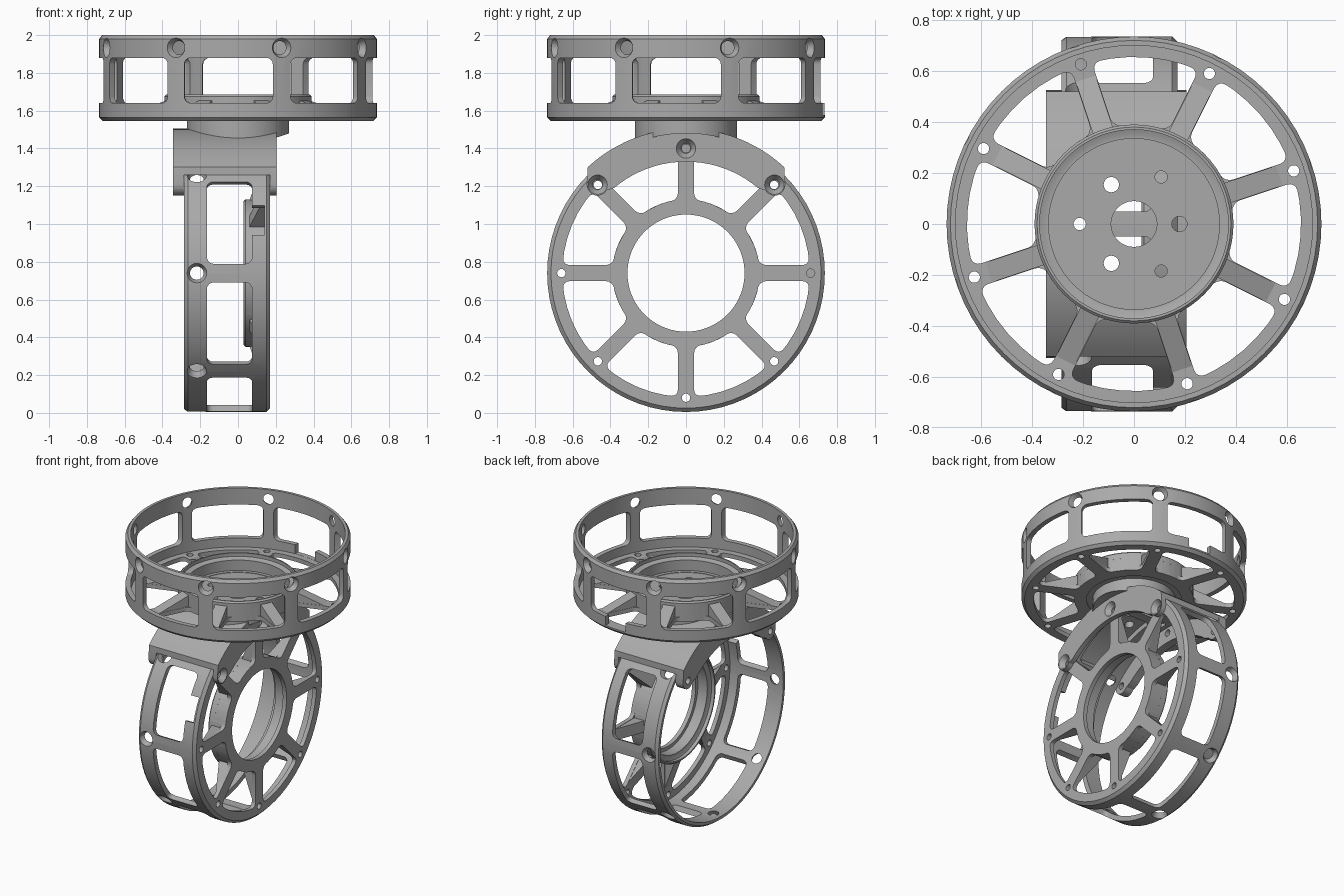
import bpy, bmesh
from math import sin, cos, asin, pi, radians, tau
from mathutils import Matrix, Vector

if "Cube" in bpy.data.objects:
    bpy.data.objects.remove(bpy.data.objects["Cube"])

grey = bpy.data.materials.new("machined_grey")
grey.use_nodes = True
grey.diffuse_color = (0.4, 0.4, 0.4, 1)
grey.node_tree.nodes["Principled BSDF"].inputs["Base Color"].default_value = (0.4, 0.4, 0.4, 1)

R = 0.735        # outer radius of a housing
H = 0.455        # depth of a housing
SPOKE = 0.043    # half width of spokes and posts
AXIS_Z = 0.74    # height of the lower housing's axis


def make(name, bm):
    bmesh.ops.recalc_face_normals(bm, faces=bm.faces)
    me = bpy.data.meshes.new(name)
    bm.to_mesh(me)
    bm.free()
    ob = bpy.data.objects.new(name, me)
    me.materials.append(grey)
    bpy.context.collection.objects.link(ob)
    return ob


def activate(ob):
    bpy.ops.object.select_all(action='DESELECT')
    ob.select_set(True)
    bpy.context.view_layer.objects.active = ob


def cut(ob, bm_cutter):
    cutter = make("cutter", bm_cutter)
    cutter.hide_render = True
    mod = ob.modifiers.new("cut", 'BOOLEAN')
    mod.operation, mod.solver, mod.object = 'DIFFERENCE', 'EXACT', cutter
    activate(ob)
    bpy.ops.object.modifier_apply(modifier=mod.name)
    bpy.data.objects.remove(cutter)


def finish(ob):
    activate(ob)
    bpy.ops.object.shade_smooth_by_angle(angle=radians(25))


def columns(u, v, w, origin=(0, 0, 0)):
    m = Matrix((u, v, w)).transposed().to_4x4()
    m.translation = origin
    return m


def radial_frame(a):
    # u is tangent, v is axial, w points outward
    return columns((-sin(a), cos(a), 0), (0, 0, 1), (cos(a), sin(a), 0))


SIDEWAYS = columns((0, 1, 0), (0, 0, 1), (1, 0, 0), (0, 0, AXIS_Z))


def prism(bm, pts, d0, d1, m=Matrix()):
    low = [bm.verts.new(m @ Vector((x, y, d0))) for x, y in pts]
    high = [bm.verts.new(m @ Vector((x, y, d1))) for x, y in pts]
    bm.faces.new(low[::-1])
    bm.faces.new(high)
    for i in range(len(pts)):
        j = (i + 1) % len(pts)
        bm.faces.new((low[i], low[j], high[j], high[i]))
    return low, high


def tube(bm, r0, r1, d0, d1, m=Matrix(), seg=24):
    bmesh.ops.create_cone(bm, cap_ends=True, segments=seg, radius1=r0, radius2=r1, depth=d1 - d0,
                          matrix=m @ Matrix.Translation((0, 0, (d0 + d1) / 2)))


def arc(r, a0, a1, n):
    return [(r * cos(a0 + (a1 - a0) * i / n), r * sin(a0 + (a1 - a0) * i / n)) for i in range(n + 1)]


def rounded_rect(w, y0, y1, r):
    pts = []
    for k, (cx, cy) in enumerate([(w - r, y1 - r), (r - w, y1 - r), (r - w, y0 + r), (w - r, y0 + r)]):
        pts += [(cx + x, cy + y) for x, y in arc(r, k * pi / 2, (k + 1) * pi / 2, 4)]
    return pts


def housing(name, turn, slot_angle, matrix):
    # Lathed shell: bearing hub, floor and outer wall
    profile = [(.31, 0), (.715, 0), (R, .02), (R, H - .02), (.72, H), (.70, H), (.70, .03),
               (.39, .03), (.39, .13), (.38, .14), (.37, .14), (.37, .115), (.345, .105),
               (.335, .105), (.335, .03), (.31, .03)]
    bm = bmesh.new()
    vs = [bm.verts.new((r, 0, z)) for r, z in profile]
    es = [bm.edges.new((vs[i - 1], vs[i])) for i in range(len(vs))]
    bmesh.ops.spin(bm, geom=vs + es, cent=(0, 0, 0), axis=(0, 0, 1), angle=tau, steps=72)
    bmesh.ops.remove_doubles(bm, verts=bm.verts, dist=1e-4)
    shell = make(name + "_shell", bm)

    floor_cut, wall_cut, hole_cut, ribs = (bmesh.new() for _ in range(4))
    outer, inner = (pi / 8 - asin(SPOKE / r) for r in (.655, .39))
    window = arc(.655, -outer, outer, 6) + arc(.39, inner, -inner, 4)
    for i in range(8):
        post = turn + i * pi / 4
        mid = post + pi / 8
        # Floor window with rounded corners
        low, high = prism(floor_cut, window, -.1, .09, Matrix.Rotation(mid, 4, 'Z'))
        corners = [floor_cut.edges.get((low[k], high[k])) for k in (0, 6, 7, 11)]
        bmesh.ops.bevel(floor_cut, geom=corners, offset=.035, segments=4, affect='EDGES', profile=.5)
        # Wall window, radial countersunk hole and floor hole
        prism(wall_cut, rounded_rect(.235, .095, .335, .035), .6, .8, radial_frame(mid))
        axis = radial_frame(post) @ Matrix.Translation((0, .388, 0))
        tube(hole_cut, .022, .056, .67, .742, axis)
        spot = Matrix.Translation((.66 * cos(post), .66 * sin(post), 0))
        tube(hole_cut, .022, .022, -.1, .1, spot)
        # Tapered rib on the spoke
        side = columns((cos(post), sin(post), 0), (0, 0, 1), (sin(post), -cos(post), 0))
        prism(ribs, [(.385, .01), (.6, .01), (.6, .03), (.385, .11)], .002 - SPOKE, SPOKE - .002, side)
    for cutter in (floor_cut, wall_cut, hole_cut):
        cut(shell, cutter)
    # Cable slot below one wall window
    slot = bmesh.new()
    prism(slot, [(-.085, .031), (.085, .031), (.085, .15), (-.085, .15)], .66, .8, radial_frame(slot_angle))
    cut(shell, slot)
    for ob in (shell, make(name + "_spoke_ribs", ribs)):
        ob.matrix_world = matrix
        finish(ob)


upper_turn = radians(18.4)
housing("upper_housing", upper_turn, upper_turn + radians(67.5), Matrix.Translation((0, 0, 2 - H)))
housing("lower_housing", 0, radians(-67.5),
        Matrix.Translation((.17, 0, AXIS_Z)) @ Matrix.Rotation(-pi / 2, 4, 'Y'))


def pivot_holes():
    # Shaft hole and two rings of three screw holes
    bm = bmesh.new()
    tube(bm, .09, .09, 1.3, 1.7, seg=32)
    for i in range(3):
        for ring, start, r in ((.178, 0, .03), (.213, pi, .024)):
            a = start + i * tau / 3
            tube(bm, r, r, 1.3, 1.7, Matrix.Translation((ring * cos(a), ring * sin(a), 0)))
    return bm


# Saddle that wraps over the lower housing
SADDLE_R, HALF_Y = .765, .52
out_a, in_a = asin(HALF_Y / SADDLE_R), asin(HALF_Y / R)
top_arc = arc(SADDLE_R, pi / 2 - out_a, pi / 2 + out_a, 24)
bm = bmesh.new()
prism(bm, top_arc + arc(R, pi / 2 + in_a, pi / 2 - in_a, 24), -.345, .205, SIDEWAYS)
saddle = make("saddle", bm)
cut(saddle, pivot_holes())
finish(saddle)

# End cheeks with screw bosses
BOSS = .468
boss = [(BOSS + x, BOSS + y) for x, y in arc(.058, 0, -radians(150), 8)]
mirrored_boss = [(-x, y) for x, y in boss]
inner_arc = arc(.59, pi / 2 + radians(40), pi / 2 - radians(40), 20)
cheek_outline = top_arc + mirrored_boss + inner_arc + boss[::-1]
for name, x0, x1, face, back in (("outer_cheek", .17, .205, .207, .16), ("open_side_cheek", -.345, -.285, -.347, -.27)):
    bm = bmesh.new()
    prism(bm, cheek_outline, x0, x1, SIDEWAYS)
    cheek = make(name, bm)
    holes = bmesh.new()
    for u, v in ((-BOSS, BOSS), (0, .66), (BOSS, BOSS)):
        m = SIDEWAYS @ Matrix.Translation((u, v, 0))
        if face > 0:
            tube(holes, .02, .053, back, face, m)
        else:
            tube(holes, .024, .024, face, back, m)
    cut(cheek, holes)
    finish(cheek)

# Pivot coupling between saddle and upper hub
bm = bmesh.new()
tube(bm, .27, .27, 1.38, 1.56, seg=64)
coupling = make("pivot_coupling", bm)
bm = bmesh.new()
tube(bm, .74, .74, -.5, .5, SIDEWAYS, seg=96)
cut(coupling, bm)
cut(coupling, pivot_holes())
finish(coupling)

bm = bmesh.new()
tube(bm, .315, .315, 1.55, 1.572, seg=64)
flange = make("pivot_flange", bm)
cut(flange, pivot_holes())
finish(flange)
